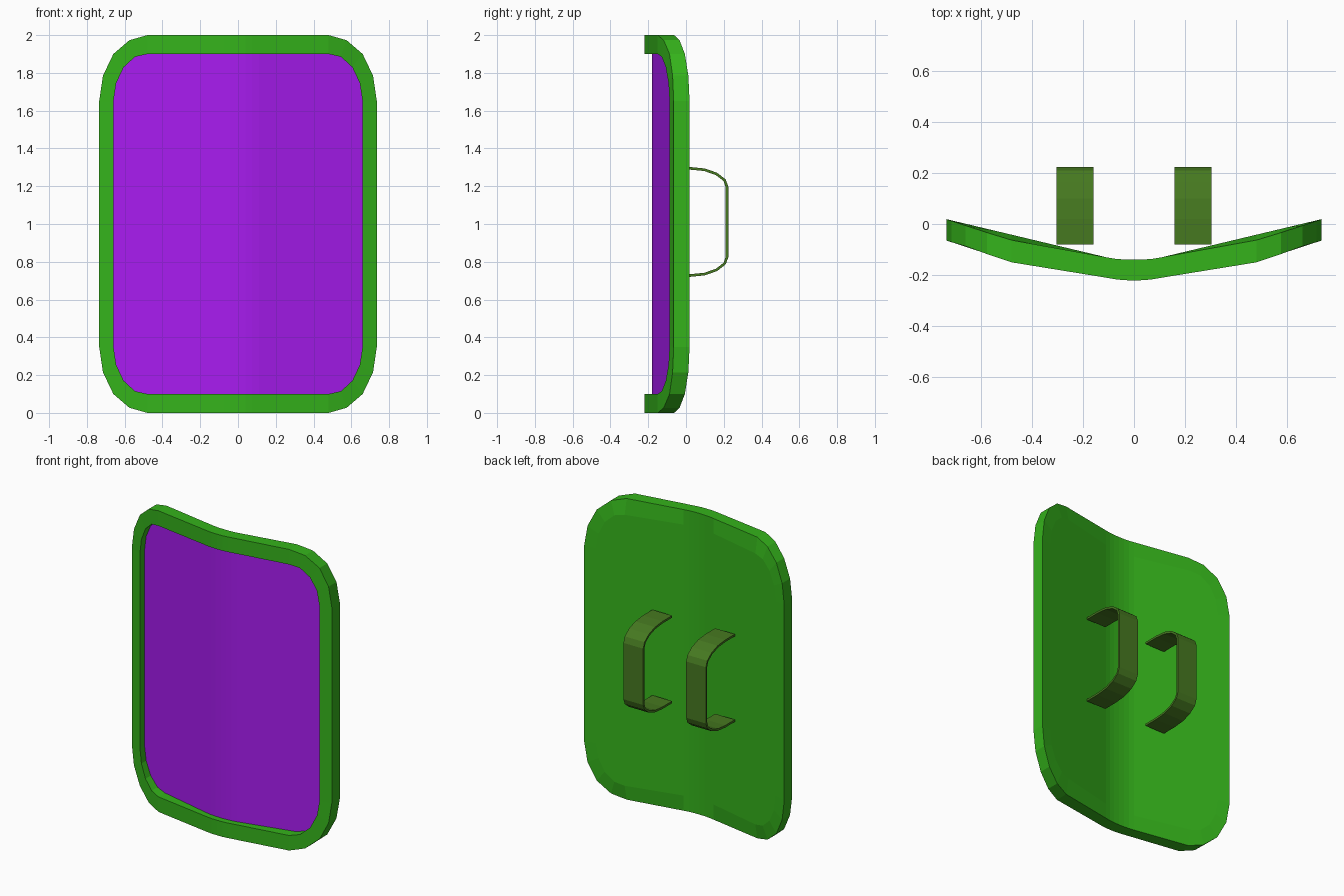
import bpy, bmesh

if "Cube" in bpy.data.objects:
    bpy.data.objects.remove(bpy.data.objects["Cube"])


def material(name, rgb):
    m = bpy.data.materials.new(name)
    m.diffuse_color = (*rgb, 1)
    m.use_nodes = True
    m.node_tree.nodes["Principled BSDF"].inputs["Base Color"].default_value = m.diffuse_color
    return m


def interp(table, x):
    x = abs(x)
    for (x0, y0), (x1, y1) in zip(table, table[1:]):
        if x <= x1:
            return y0 + (y1 - y0) * (x - x0) / (x1 - x0)
    return table[-1][1]


def make(name, verts, faces, mat):
    me = bpy.data.meshes.new(name)
    me.from_pydata(verts, [], faces)
    bm = bmesh.new()
    bm.from_mesh(me)
    bmesh.ops.remove_doubles(bm, verts=bm.verts, dist=1e-5)
    bmesh.ops.recalc_face_normals(bm, faces=bm.faces)
    bm.to_mesh(me)
    bm.free()
    me.materials.append(mat)
    ob = bpy.data.objects.new(name, me)
    bpy.context.collection.objects.link(ob)
    return ob


green = material("shield_green", (0.035, 0.45, 0.011))
purple = material("panel_purple", (0.39, 0.0116, 0.87))
olive = material("handle_green", (0.061, 0.19, 0.0144))

# Horizontal depth curves: rim front, rim back (both bend at the ends), straight-winged back
RIM = [(0, -.221), (.04, -.22), (.075, -.216), (.11, -.21), (.48, -.15),
       (.575, -.118), (.66, -.087), (.735, -.065)]
BACK = [(0, -.14), (.04, -.139), (.075, -.136), (.11, -.13), (.735, .019)]
RIM_BACK = BACK[:4] + [(.48, -.063), (.575, -.034), (.66, -.006), (.735, .019)]
RECESS = .04

# Upper right quarter of each rounded outline (x, height above centre)
MID = [(0, 1), (.04, 1), (.075, 1), (.11, 1)]
OUTER = MID + [(.48, 1), (.575, .973), (.66, .9), (.715, .785), (.735, .65)]
INNER = [(x, .9) for x, _ in MID] + [(.48, .9), (.545, .885), (.605, .83),
                                     (.645, .745), (.66, .645)]


def outline(quarter, depth):
    top = [(-x, h) for x, h in quarter[:0:-1]] + quarter
    loop = top + [(x, -h) for x, h in reversed(top)]
    return [(x, interp(depth, x), 1 + h) for x, h in loop]


outer_front = outline(OUTER, RIM)
outer_back = outline(OUTER, RIM_BACK)
inner_front = outline(INNER, RIM)
inner_floor = outline(INNER, [(x, y - RECESS) for x, y in BACK])
inner_back = outline(INNER, BACK)
n = len(outer_front)


def ring(a, b):
    return [(a * n + i, a * n + (i + 1) % n, b * n + (i + 1) % n, b * n + i)
            for i in range(n)]


def columns(a):
    return [(a * n + i, a * n + i + 1, a * n + n - 2 - i, a * n + n - 1 - i)
            for i in range(n // 2 - 1)]


# Green rim and back plate
make("shield_frame", inner_floor + inner_front + outer_front + outer_back + inner_back,
     ring(0, 1) + ring(1, 2) + ring(2, 3) + ring(3, 4) + columns(4), green)

# Recessed purple front panel
panel = make("front_panel", inner_floor, columns(0), purple)
if panel.data.polygons[0].normal.y > 0:
    panel.data.flip_normals()

# Pair of bent strap handles on the back
half = [(-.08, .291), (.02, .291), (.10, .283), (.165, .26), (.21, .225), (.224, .187)]
path = half + [(y, -z) for y, z in reversed(half)]
m = len(path)
for side, sx in (("right", 1), ("left", -1)):
    verts = [(sx * x, y, 1.011 + z) for x in (.158, .303) for y, z in path]
    faces = [(i, i + 1, m + i + 1, m + i) for i in range(m - 1)]
    strap = make(side + "_handle", verts, faces, olive)
    # thicken towards the inside of the grip
    if strap.data.polygons[m // 2 - 1].normal.y < 0:
        strap.data.flip_normals()
    mod = strap.modifiers.new("thickness", 'SOLIDIFY')
    mod.thickness, mod.offset = .014, -1
